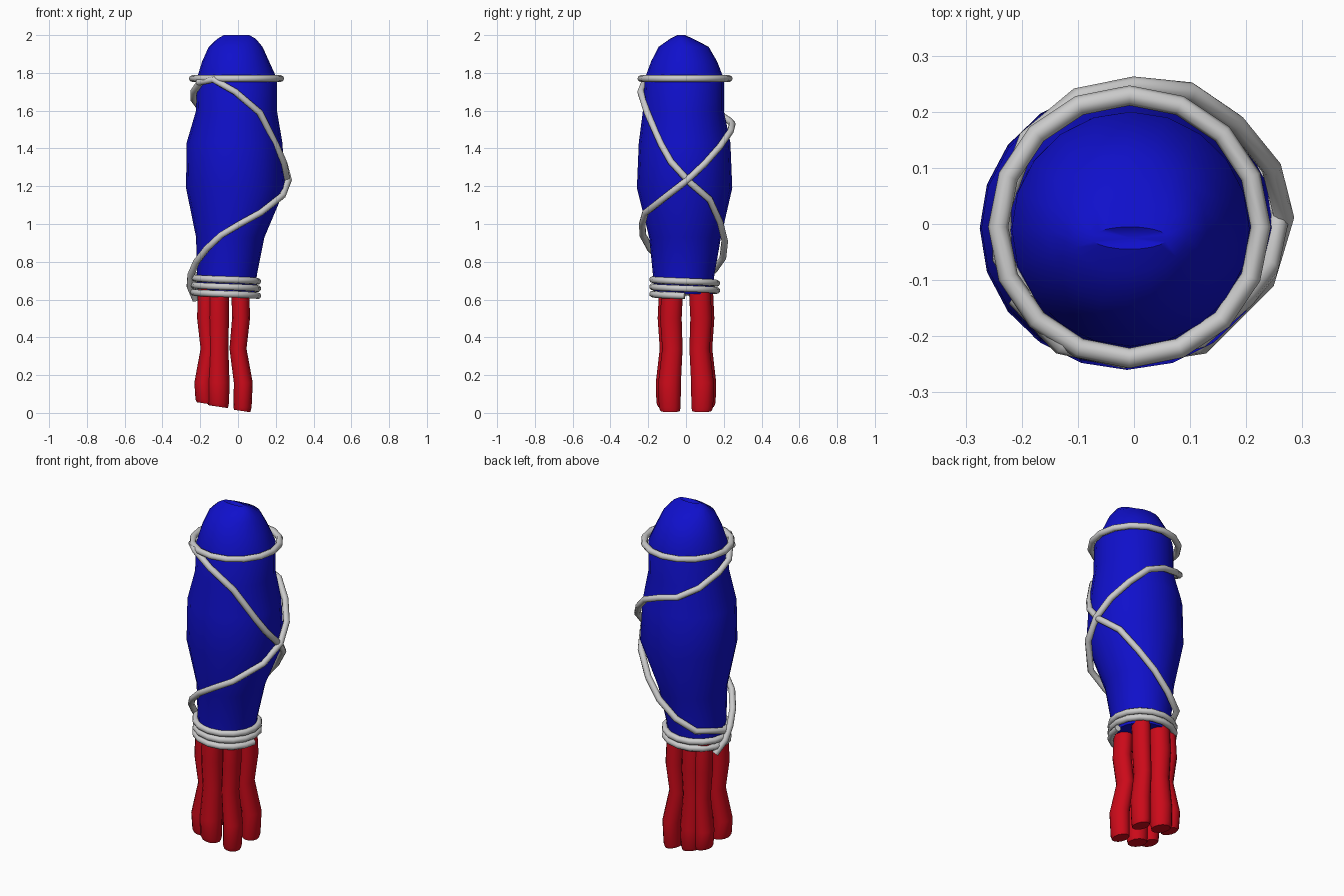
import bpy, bmesh, math

if "Cube" in bpy.data.objects:
    bpy.data.objects.remove(bpy.data.objects["Cube"])


def material(name, rgb):
    m = bpy.data.materials.new(name)
    m.diffuse_color = (*rgb, 1)
    m.use_nodes = True
    m.node_tree.nodes["Principled BSDF"].inputs["Base Color"].default_value = m.diffuse_color
    return m


BLUE = material("blue", (0.005, 0.005, 0.6))
RED = material("red", (0.6, 0.003, 0.01))


def smooth(obj, angle):
    bpy.ops.object.select_all(action='DESELECT')
    obj.select_set(True)
    bpy.context.view_layer.objects.active = obj
    bpy.ops.object.shade_smooth_by_angle(angle=math.radians(angle))


def loft(name, rings, sides, mat, tip=None, end_slope=0):
    """Skin elliptical rings (z, cx, cy, rx, ry), listed bottom to top."""
    bm = bmesh.new()
    loops = []
    for k, (z, cx, cy, rx, ry) in enumerate(rings):
        loop = []
        for i in range(sides):
            a = 2 * math.pi * i / sides
            dx = rx * math.cos(a)
            dz = -end_slope * dx if k == 0 else 0
            loop.append(bm.verts.new((cx + dx, cy + ry * math.sin(a), z + dz)))
        loops.append(loop)
    for lo, hi in zip(loops, loops[1:]):
        for i in range(sides):
            j = (i + 1) % sides
            bm.faces.new((lo[i], lo[j], hi[j], hi[i]))
    bm.faces.new(loops[0][::-1])
    if tip:
        t = bm.verts.new(tip)
        for i in range(sides):
            bm.faces.new((loops[-1][i], loops[-1][(i + 1) % sides], t))
    else:
        bm.faces.new(loops[-1])
    mesh = bpy.data.meshes.new(name)
    bm.to_mesh(mesh)
    bm.free()
    obj = bpy.data.objects.new(name, mesh)
    bpy.context.collection.objects.link(obj)
    mesh.materials.append(mat)
    smooth(obj, 50)
    return obj


def rope(name, points, cyclic=False, radius=0.018):
    curve = bpy.data.curves.new(name, 'CURVE')
    curve.dimensions = '3D'
    curve.bevel_depth = radius
    curve.bevel_resolution = 2
    curve.use_fill_caps = True
    s = curve.splines.new('POLY')
    s.points.add(len(points) - 1)
    for p, co in zip(s.points, points):
        p.co = (*co, 1)
    s.use_cyclic_u = cyclic
    obj = bpy.data.objects.new(name, curve)
    bpy.context.collection.objects.link(obj)
    bpy.ops.object.select_all(action='DESELECT')
    obj.select_set(True)
    bpy.context.view_layer.objects.active = obj
    bpy.ops.object.convert(target='MESH')
    smooth(bpy.context.object, 50)


# Body: (z, x min, x max, y min, y max)
extents = [
    (0.63, -0.215, 0.09, -0.165, 0.14),
    (0.73, -0.217, 0.10, -0.175, 0.15),
    (0.93, -0.222, 0.14, -0.195, 0.185),
    (1.19, -0.275, 0.25, -0.26, 0.245),
    (1.43, -0.272, 0.235, -0.25, 0.235),
    (1.60, -0.222, 0.206, -0.228, 0.20),
    (1.77, -0.218, 0.206, -0.218, 0.20),
    (1.86, -0.19, 0.165, -0.185, 0.165),
    (1.938, -0.155, 0.13, -0.145, 0.12),
    (1.98, -0.11, 0.095, -0.085, 0.04),
    (2.0, -0.075, 0.06, -0.045, -0.005),
]
loft("body", [(z, (a + b) / 2, (c + d) / 2, (b - a) / 2, (d - c) / 2)
              for z, a, b, c, d in extents], 20, BLUE, tip=(-0.005, -0.025, 1.985))

# Hanging legs: two rows of three, kinked and cut at a slant
for row, sy in (("front", -1), ("back", 1)):
    for col, x, y, rx, ry, foot, flare in (("left", -0.165, 0.078, 0.05, 0.057, 0.05, -1),
                                           ("middle", -0.105, 0.093, 0.06, 0.06, 0.033, 0),
                                           ("right", 0.012, 0.08, 0.05, 0.06, 0.01, 1)):
        def ring(z, out, sx, grow):
            return (z, x + sx * flare, sy * (y + out), rx * grow, ry * grow)
        loft(f"{row}_{col}_leg",
             [ring(foot, 0.004, 0.01, 0.86), ring(foot + 0.02, 0.006, 0.012, 0.96),
              ring(0.16, 0.007, 0.016, 1.0), ring(0.34, -0.008, -0.012, 0.9),
              ring(0.50, 0.0, 0.004, 0.95), ring(0.67, -0.008, 0.0, 0.95)],
             12, RED, end_slope=0.15)

# Rope ring around the top
rope("top_ring", [(-0.008 + 0.234 * math.cos(a), -0.005 + 0.234 * math.sin(a), 1.77)
                  for a in (2 * math.pi * i / 16 for i in range(16))], True)

# Rope winding front, right, back, then coiling round the base
winding = [(-0.21, -0.13, 1.75), (-0.13, -0.215, 1.765), (-0.015, -0.24, 1.70),
           (0.115, -0.205, 1.59), (0.20, -0.13, 1.42), (0.24, -0.08, 1.33),
           (0.262, 0.02, 1.22), (0.205, 0.125, 1.13), (0.12, 0.18, 1.01),
           (0.03, 0.205, 0.91), (-0.07, 0.195, 0.82), (-0.17, 0.15, 0.755)]
steps = 40
for i in range(steps + 1):
    t = i / steps
    a = math.pi + 5 * math.pi * t
    winding.append((-0.065 + 0.17 * math.cos(a), -0.007 + 0.17 * math.sin(a),
                    0.715 - 0.095 * t))
rope("long_rope", winding)

# Second rope winding left, back, right, front, with a loose end on the left
rope("cross_rope", [(-0.19, -0.14, 1.765), (-0.235, -0.06, 1.70), (-0.235, 0.03, 1.66),
                    (-0.19, 0.15, 1.60), (-0.10, 0.225, 1.55), (0.0, 0.245, 1.53),
                    (0.10, 0.235, 1.49), (0.18, 0.18, 1.41), (0.245, 0.10, 1.32),
                    (0.268, 0.01, 1.235), (0.235, -0.10, 1.15), (0.12, -0.215, 1.06),
                    (0.01, -0.232, 1.0), (-0.09, -0.228, 0.94), (-0.165, -0.19, 0.87),
                    (-0.22, -0.12, 0.80), (-0.25, -0.05, 0.73), (-0.255, 0.0, 0.67),
                    (-0.225, 0.05, 0.60)], radius=0.018)
